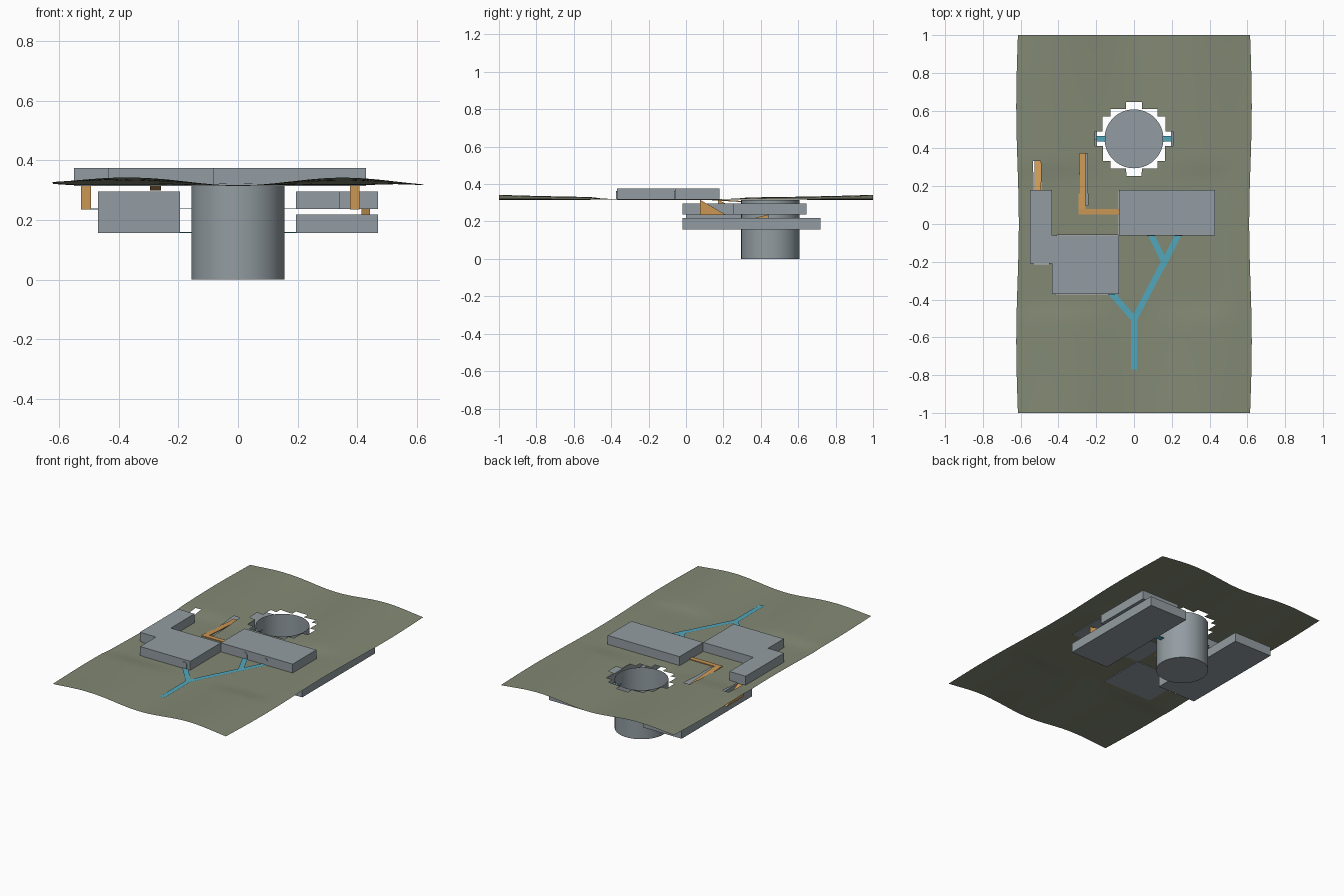
import bpy, bmesh, math
from mathutils import Vector

if "Cube" in bpy.data.objects:
    bpy.data.objects.remove(bpy.data.objects["Cube"])


def material(name, rgb):
    m = bpy.data.materials.new(name)
    m.diffuse_color = (*rgb, 1)
    m.use_nodes = True
    m.node_tree.nodes["Principled BSDF"].inputs["Base Color"].default_value = m.diffuse_color
    return m


GROUND = material("moss_green", (0.225, 0.25, 0.175))
WALL = material("blue_grey", (0.29, 0.335, 0.36))
RAMP = material("ochre", (0.60, 0.31, 0.09))
PATH = material("teal", (0.085, 0.39, 0.50))


def finish(bm, name, mat):
    me = bpy.data.meshes.new(name)
    bm.to_mesh(me)
    bm.free()
    ob = bpy.data.objects.new(name, me)
    bpy.context.collection.objects.link(ob)
    me.materials.append(mat)
    return ob


def prism(name, outline, shift, mat):
    """Extrude a closed outline of 3D points along a shift vector."""
    bm = bmesh.new()
    face = bm.faces.new([bm.verts.new(p) for p in outline])
    out = bmesh.ops.extrude_face_region(bm, geom=[face])
    verts = [v for v in out["geom"] if isinstance(v, bmesh.types.BMVert)]
    bmesh.ops.translate(bm, verts=verts, vec=shift)
    bmesh.ops.recalc_face_normals(bm, faces=bm.faces)
    return finish(bm, name, mat)


def slab(name, xy, z0, z1, mat):
    return prism(name, [(x, y, z0) for x, y in xy], (0, 0, z1 - z0), mat)


def box(name, x0, x1, y0, y1, z0, z1, mat):
    return slab(name, [(x0, y0), (x1, y0), (x1, y1), (x0, y1)], z0, z1, mat)


def wedge(name, x0, x1, y_high, y_low, z_high, z_low, mat):
    return prism(name, [(x0, y_high, z_low), (x0, y_low, z_low), (x0, y_high, z_high)],
                 (x1 - x0, 0, 0), mat)


# Rolling ground sheet, levelled around the buildings
SHAFT_Y = 0.451


def smooth(t):
    t = max(0.0, min(1.0, t))
    return t * t * (3 - 2 * t)


def ground_z(x, y):
    s = math.sin(math.pi * x / 0.7) ** 2
    z = 0.316 + s * (0.010 + 0.016 * y * y) + 0.03 * max(0, -x - 0.35)
    dx = max(-0.56 - x, x - 0.45, 0)
    dy = max(-0.40 - y, y - 0.22, 0)
    level = 1 - smooth(math.hypot(dx, dy) / 0.12)
    return z + (0.318 - z) * level


# Rectangles removed from the ground: buildings and ramp openings
openings = [(-0.55, -0.435, -0.21, 0.18), (-0.435, -0.08, -0.37, -0.06),
            (-0.08, 0.43, -0.06, 0.18), (-0.53, -0.49, 0.18, 0.34),
            (-0.30, -0.25, 0.09, 0.37)]
NX, NY = 30, 51
bm = bmesh.new()
grid = []
for j in range(NY + 1):
    y = -1 + 2 * j / NY
    row = []
    for i in range(NX + 1):
        x = -0.61 + 1.22 * i / NX
        bulge = 1 + 0.022 * math.sin(math.pi * y / 1.25) ** 2
        row.append(bm.verts.new((x * bulge, y, ground_z(x, y))))
    grid.append(row)
for j in range(NY):
    for i in range(NX):
        cx = -0.61 + 1.22 * (i + 0.5) / NX
        cy = -1 + 2 * (j + 0.5) / NY
        if math.hypot(cx, cy - SHAFT_Y) < 0.186:
            continue
        m = 0.012
        if any(a + m < cx < b - m and c + m < cy < d - m for a, b, c, d in openings):
            continue
        bm.faces.new((grid[j][i], grid[j][i + 1], grid[j + 1][i + 1], grid[j + 1][i]))
ground = finish(bm, "ground", GROUND)
for p in ground.data.polygons:
    p.use_smooth = True

# Surface buildings
slab("west_building", [(-0.55, 0.18), (-0.55, -0.21), (-0.435, -0.21), (-0.435, -0.37),
                       (-0.08, -0.37), (-0.08, -0.06), (-0.435, -0.06), (-0.435, 0.18)],
     0.314, 0.375, WALL)
box("east_building", -0.08, 0.43, -0.06, 0.18, 0.314, 0.375, WALL)

# Arched doors on the south walls
for n, (x, y) in enumerate([(-0.12, -0.37), (0.09, -0.06), (0.235, -0.06)]):
    arch = [(x - 0.018, y, 0.318), (x + 0.018, y, 0.318)]
    arch += [(x + 0.018 * math.cos(a), y, 0.346 + 0.016 * math.sin(a))
             for a in [math.pi * k / 8 for k in range(9)]]
    prism(f"door_{n}", arch, (0, -0.004, 0), WALL)

# Open-topped round shaft
bm = bmesh.new()
bmesh.ops.create_cone(bm, cap_ends=True, segments=64, radius1=0.156, radius2=0.156, depth=0.315)
bmesh.ops.translate(bm, verts=bm.verts, vec=(0, SHAFT_Y, 0.1575))
bmesh.ops.delete(bm, geom=[f for f in bm.faces if f.normal.z > 0.9], context='FACES_ONLY')
shaft = finish(bm, "shaft", WALL)
for p in shaft.data.polygons:
    p.use_smooth = abs(p.normal.z) < 0.5

# Buried rooms on both sides of the shaft
slab("east_upper_room", [(0.195, -0.02), (0.34, -0.02), (0.34, 0.25), (0.47, 0.25),
                         (0.47, 0.645), (0.195, 0.645)], 0.236, 0.295, WALL)
box("east_lower_room", 0.195, 0.47, -0.02, 0.72, 0.157, 0.218, WALL)
box("west_upper_room", -0.47, -0.195, 0.0, 0.45, 0.236, 0.295, WALL)
box("west_middle_room", -0.47, -0.195, 0.0, 0.42, 0.217, 0.236, WALL)
box("west_lower_room", -0.47, -0.195, 0.0, 0.715, 0.157, 0.217, WALL)

# Walkways between rooms and shaft
for side in (-1, 1):
    for z in (0.157, 0.236):
        a, b = sorted((side * 0.15, side * 0.20))
        box("shaft_walkway", a, b, 0.436, 0.466, z, z + 0.003, PATH)
box("west_landing", -0.51, -0.465, 0.32, 0.35, 0.235, 0.238, PATH)

# Ramps leading underground
wedge("west_ramp", -0.527, -0.493, 0.17, 0.34, 0.316, 0.235, RAMP)
wedge("east_ramp", 0.375, 0.407, 0.075, 0.215, 0.316, 0.235, RAMP)
wedge("room_ramp", 0.415, 0.443, 0.44, 0.36, 0.237, 0.217, RAMP)
box("passage", -0.295, -0.08, 0.05, 0.08, 0.318, 0.323, RAMP)
prism("sunken_passage", [(-0.295, 0.08, 0.323), (-0.295, 0.08, 0.317),
                         (-0.295, 0.378, 0.299), (-0.295, 0.378, 0.305)], (0.037, 0, 0), RAMP)


# Forked footpath laid over the ground
def footpath(name, p, q, width=0.032):
    p, q = Vector(p), Vector(q)
    d = (q - p).normalized()
    side = Vector((-d.y, d.x)) * width / 2
    bm = bmesh.new()
    last = None
    steps = max(2, int((q - p).length / 0.04))
    for k in range(steps + 1):
        c = p.lerp(q, k / steps)
        pair = [bm.verts.new((*(c + s), ground_z(c.x, c.y) + 0.004)) for s in (-side, side)]
        if last:
            bm.faces.new((last[0], pair[0], pair[1], last[1]))
        last = pair
    finish(bm, name, PATH)


for n, (p, q) in enumerate([((0, -0.77), (0, -0.495)), ((0.005, -0.51), (-0.12, -0.365)),
                            ((-0.005, -0.515), (0.16, -0.20)), ((0.155, -0.215), (0.235, -0.055)),
                            ((0.165, -0.21), (0.09, -0.055))]):
    footpath(f"footpath_{n}", p, q)
